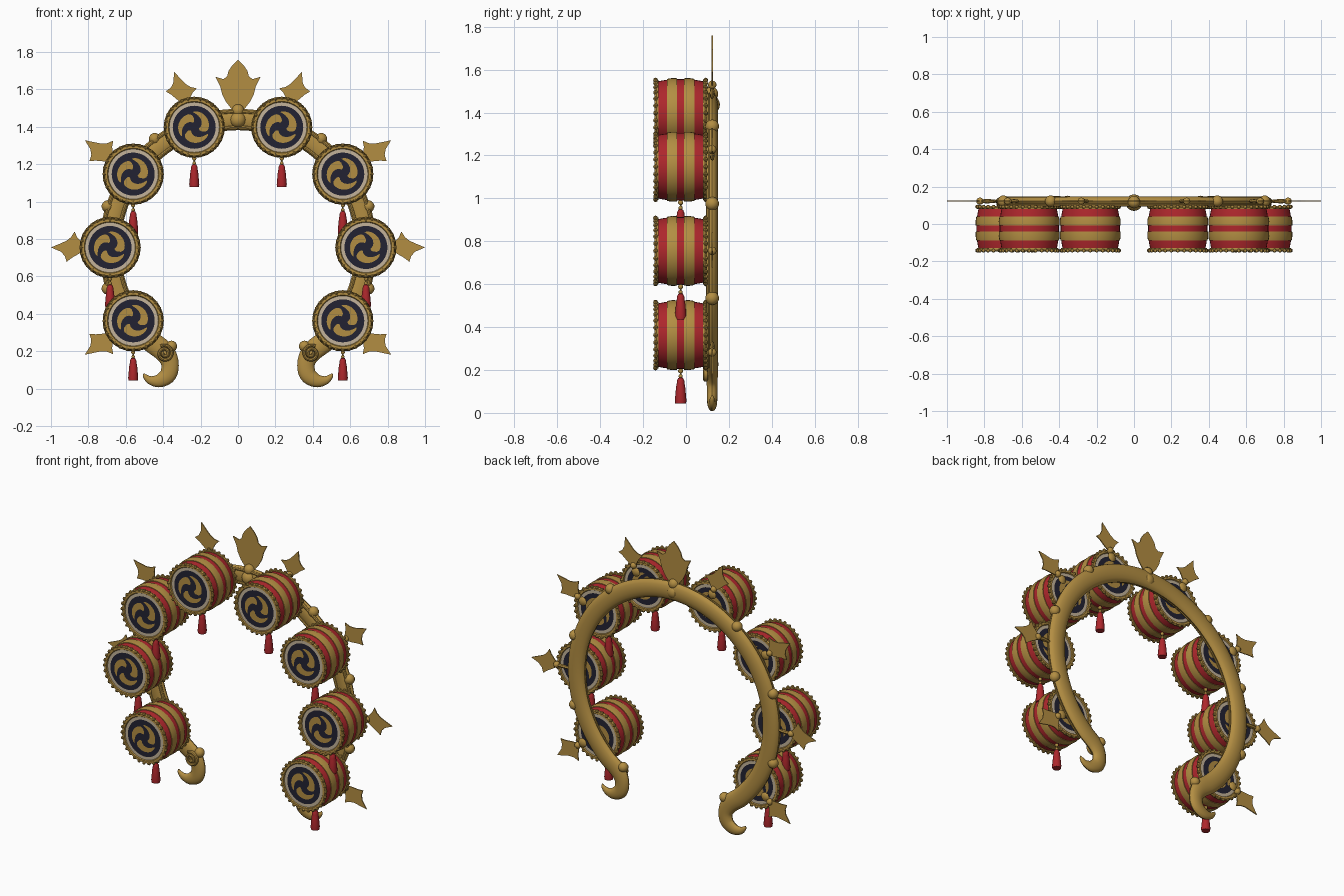
import bpy, bmesh, math
from math import sin, cos, radians, pi
from mathutils import Vector, Matrix

if "Cube" in bpy.data.objects:
    bpy.data.objects.remove(bpy.data.objects["Cube"], do_unlink=True)


def material(name, rgb):
    m = bpy.data.materials.new(name)
    m.use_nodes = True
    m.diffuse_color = (*rgb, 1)
    m.node_tree.nodes["Principled BSDF"].inputs["Base Color"].default_value = (*rgb, 1)
    return m


GOLD, RED, NAVY, CREAM = range(4)
MATS = [material("gold", (0.45, 0.27, 0.055)), material("red", (0.42, 0.02, 0.025)),
        material("navy", (0.016, 0.016, 0.032)), material("cream", (0.55, 0.45, 0.32))]

RING_Z, RING_R, HOOP_Y, DRUM_Y = 0.755, 0.684, 0.122, -0.025


def polar(angle, r):
    a = radians(angle)
    return r * cos(a), RING_Z + r * sin(a)


def to_mesh(bm, name):
    me = bpy.data.meshes.new(name)
    bm.to_mesh(me)
    bm.free()
    for m in MATS:
        me.materials.append(m)
    return me


def place(me, name, loc=(0, 0, 0), smooth=True, mirror=False):
    ob = bpy.data.objects.new(name, me)
    ob.location = loc
    bpy.context.collection.objects.link(ob)
    if mirror:
        ob.modifiers.new("mirror", 'MIRROR')
    if smooth:
        bpy.ops.object.select_all(action='DESELECT')
        ob.select_set(True)
        bpy.context.view_layer.objects.active = ob
        bpy.ops.object.shade_smooth_by_angle(angle=radians(35))
    return ob


def lathe(bm, profile, mats, axis, segs):
    """Spin (radius, height) points about axis; one material per profile span."""
    rings = []
    for r, h in profile:
        ring = []
        for i in range(segs):
            a = 2 * pi * i / segs
            c, s = r * cos(a), r * sin(a)
            ring.append(bm.verts.new((c, h, s) if axis == 'Y' else (c, s, h)))
        rings.append(ring)
    for k, mat in enumerate(mats):
        for i in range(segs):
            j = (i + 1) % segs
            f = bm.faces.new((rings[k][i], rings[k][j], rings[k + 1][j], rings[k + 1][i]))
            f.material_index = mat
    bmesh.ops.remove_doubles(bm, verts=bm.verts, dist=1e-5)
    bmesh.ops.recalc_face_normals(bm, faces=bm.faces)


def ball(bm, loc, r, segs=14, scale=(1, 1, 1)):
    bmesh.ops.create_uvsphere(bm, u_segments=segs, v_segments=segs // 2, radius=r,
                              matrix=Matrix.Translation(loc) @ Matrix.Diagonal((*scale, 1)))


def sweep(path, y, name, segs=14):
    """Tapered elliptical tube along (x, z, half width, half depth) stations."""
    bm = bmesh.new()
    rings = []
    for i, (x, z, w, d) in enumerate(path):
        a, b = path[max(i - 1, 0)], path[min(i + 1, len(path) - 1)]
        t = Vector((b[0] - a[0], b[1] - a[1])).normalized()
        ring = []
        for k in range(segs):
            c, s = cos(2 * pi * k / segs), sin(2 * pi * k / segs)
            ring.append(bm.verts.new((x - t.y * w * c, y + d * s, z + t.x * w * c)))
        rings.append(ring)
    for r0, r1 in zip(rings, rings[1:]):
        for k in range(segs):
            j = (k + 1) % segs
            bm.faces.new((r0[k], r0[j], r1[j], r1[k]))
    bm.faces.new(rings[-1])
    bmesh.ops.recalc_face_normals(bm, faces=bm.faces)
    return place(to_mesh(bm, name), name, mirror=True)


def rounded(keys, steps=5):
    """Catmull-Rom through the key stations."""
    ks = [Vector(k) for k in [keys[0]] + keys + [keys[-1]]]
    out = []
    for p, a, b, n in zip(ks, ks[1:], ks[2:], ks[3:]):
        for i in range(steps):
            t = i / steps
            out.append(a + 0.5 * t * (b - p + t * (2 * p - 5 * a + 4 * b - n
                                                   + t * (3 * a - p - 3 * b + n))))
    return out + [ks[-1]]


def plate(outline, name, flip=1, angle=0, base=(0, 0)):
    """Thin flat ornament in the hoop plane."""
    bm = bmesh.new()
    rot = Matrix.Rotation(radians(angle), 2)
    pts = [rot @ Vector((u, v * flip)) for u, v in outline]
    f = bm.faces.new([bm.verts.new((p.x + base[0], -0.003, p.y + base[1])) for p in pts])
    ext = bmesh.ops.extrude_face_region(bm, geom=[f], use_keep_orig=True)
    bmesh.ops.translate(bm, vec=(0, 0.006, 0),
                        verts=[v for v in ext["geom"] if isinstance(v, bmesh.types.BMVert)])
    bmesh.ops.recalc_face_normals(bm, faces=bm.faces)
    return place(to_mesh(bm, name), name, (0, HOOP_Y, 0), smooth=False, mirror=True)


# Drum barrel: bulged body with raised gold bands, rims and skins
half = [(0.158, 0.016, RED), (0.162, 0.016, GOLD), (0.163, 0.04, GOLD), (0.159, 0.064, GOLD),
        (0.155, 0.064, GOLD), (0.152, 0.084, RED), (0.148, 0.104, RED), (0.155, 0.104, GOLD),
        (0.157, 0.113, GOLD), (0.152, 0.122, GOLD), (0.138, 0.122, GOLD), (0.134, 0.116, GOLD),
        (0.115, 0.116, CREAM), (0, 0.116, NAVY)]
bm = bmesh.new()
lathe(bm, [(r, -h) for r, h, m in reversed(half)] + [(r, h) for r, h, m in half],
      [m for r, h, m in reversed(half)][:-1] + [RED] + [m for r, h, m in half][1:], 'Y', 40)
barrel = to_mesh(bm, "drum_barrel")

# Studs around both rims
bm = bmesh.new()
for side in (-1, 1):
    for i in range(28):
        a = 2 * pi * i / 28
        ball(bm, (0.154 * cos(a), side * 0.117, 0.154 * sin(a)), 0.011, 8)
studs = to_mesh(bm, "drum_studs")

# Three-comma emblem on both skins
bm = bmesh.new()
for side in (-1, 1):
    for start in (90, 210, 330):
        prev = None
        for i in range(17):
            t = i / 16
            a = radians(start + 125 * t)
            r = 0.038 + 0.044 * t ** 0.7
            w = 0.027 * min(1, math.sqrt(t / 0.15 + 0.02)) * (1 - t) ** 0.6 + 0.0005
            pair = [bm.verts.new((q * cos(a), side * 0.118, q * sin(a))) for q in (r - w, r + w)]
            if prev:
                quad = (prev[0], prev[1], pair[1], pair[0])
                bm.faces.new(quad if side < 0 else quad[::-1])
            prev = pair
emblem = to_mesh(bm, "drum_emblem")

# Tassel hanging from beads
bm = bmesh.new()
lathe(bm, [(0, -0.195), (0.011, -0.2), (0.018, -0.215), (0.018, -0.225), (0.021, -0.24),
           (0.027, -0.305), (0.025, -0.32), (0, -0.32)], [RED] * 7, 'Z', 16)
lathe(bm, [(0.004, -0.15), (0.004, -0.2)], [GOLD], 'Z', 8)
for z, r in ((-0.167, 0.012), (-0.192, 0.01)):
    ball(bm, (0, 0, z), r, 10)
tassel = to_mesh(bm, "drum_tassel")

for angle in (70, 35, 0, -35):
    x, z = polar(angle, RING_R)
    for s in (-1, 1):
        for me in (barrel, studs, emblem, tassel):
            place(me, me.name, (s * x, DRUM_Y, z), smooth=me is not emblem)

# Hoop half, running into the curled hook
arc = [(*polar(a, RING_R), 0.057, 0.027) for a in range(90, -51, -3)]
hook = rounded([arc[-1], (0.393, 0.195, 0.055, 0.027), (0.364, 0.135, 0.047, 0.026),
                (0.374, 0.075, 0.045, 0.025), (0.42, 0.043, 0.036, 0.022),
                (0.468, 0.045, 0.023, 0.016), (0.497, 0.067, 0.012, 0.01),
                (0.502, 0.082, 0.003, 0.003)])
sweep(arc + hook[1:], HOOP_Y, "hoop")

# Raised rails along the front of the hoop, and the scroll on each hook
for name, off in (("outer_rail", 0.042), ("inner_rail", -0.042)):
    sweep([(*polar(a, RING_R + off), 0.01, 0.01) for a in range(90, -51, -3)],
          HOOP_Y - 0.018, name, 8)
scroll = []
for i in range(41):
    t = i / 40
    a, r = radians(60 + 720 * t), 0.045 - 0.038 * t
    scroll.append((0.392 + r * cos(a), 0.188 + r * sin(a), 0.009, 0.012))
sweep(scroll, HOOP_Y - 0.03, "hook_scroll", 8)

# Beads on the hoop edge, at the leaf stems and on the hook ends
bm = bmesh.new()
for s in (-1, 1):
    for a in (52.5, 17.5, -17.5):
        x, z = polar(a, RING_R + 0.048)
        ball(bm, (s * x, HOOP_Y, z), 0.032)
    for a in (70, 35, 0, -35):
        x, z = polar(a, RING_R + 0.14)
        ball(bm, (s * x, HOOP_Y, z), 0.02)
        x, z = polar(a, RING_R + 0.1)
        ball(bm, (s * x, HOOP_Y, z), 0.012, 8, (5, 1, 1) if a == 0 else (2.5, 1, 2.5))
    ball(bm, (s * 0.355, HOOP_Y, 0.227), 0.03)
ball(bm, (0, HOOP_Y - 0.005, 1.487), 0.034)
ball(bm, (0, HOOP_Y - 0.008, 1.437), 0.044, 20)
place(to_mesh(bm, "hoop_beads"), "hoop_beads")

# Flame-shaped leaves and the crest
leaf = [(0, -0.012), (0.04, -0.038), (0.07, -0.055), (0.098, -0.077), (0.108, -0.045),
        (0.13, -0.022), (0.182, 0), (0.13, 0.022), (0.1, 0.035), (0.075, 0.055),
        (0.056, 0.085), (0.042, 0.055), (0.02, 0.03), (0, 0.012)]
for angle in (70, 35, 0, -35):
    plate(leaf, "leaf", -1 if angle < 0 else 1, angle, polar(angle, 0.818))
plate([(0, 1.48), (0.03, 1.49), (0.065, 1.535), (0.085, 1.575), (0.095, 1.615), (0.12, 1.667),
       (0.078, 1.655), (0.058, 1.67), (0.05, 1.7), (0.03, 1.73), (0, 1.76)], "crest")
